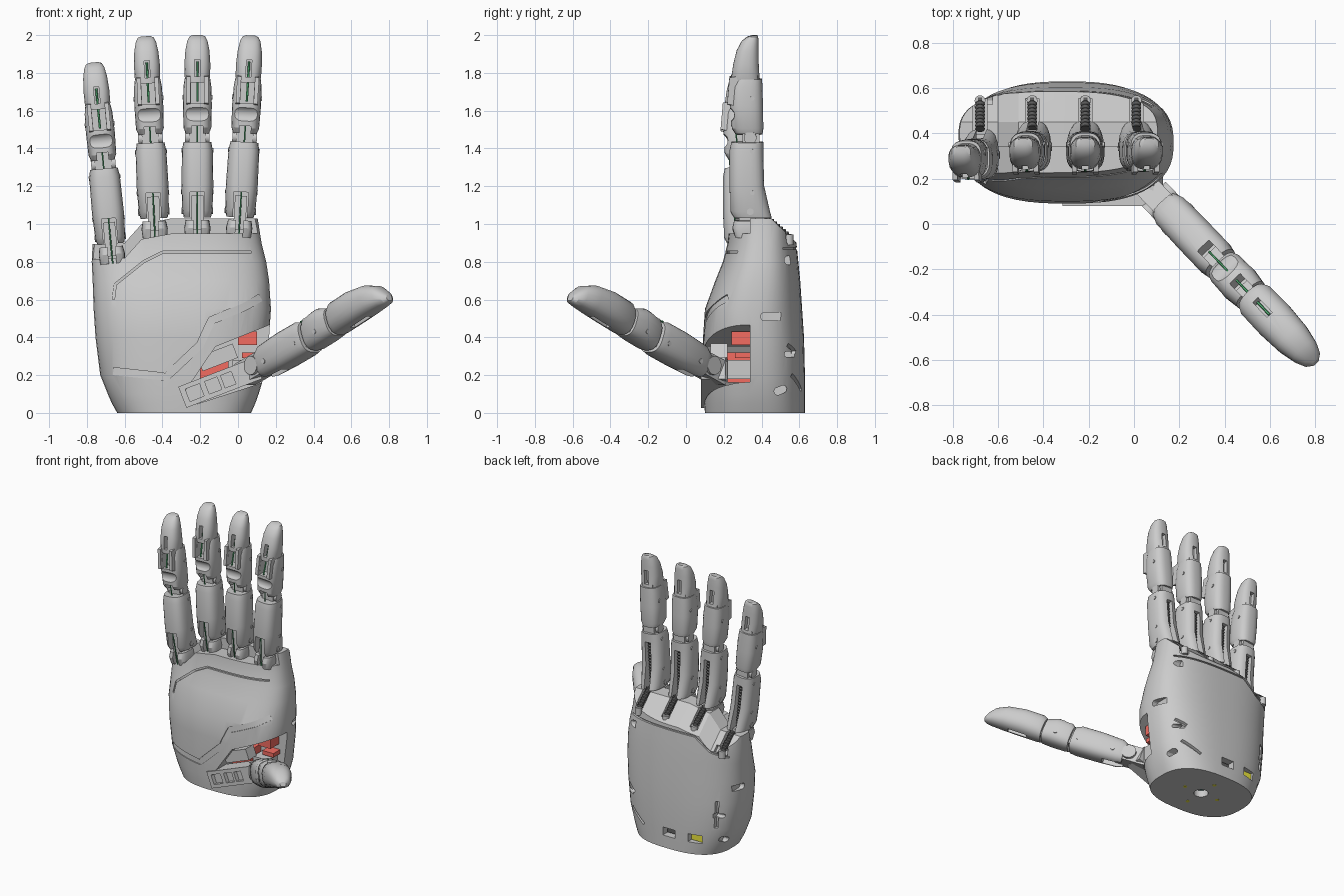
import bpy, bmesh, math
from mathutils import Vector, Matrix

if "Cube" in bpy.data.objects:
    bpy.data.objects.remove(bpy.data.objects["Cube"])

MATS = {}
for label, c in dict(red=(.9, .15, .12), green=(.1, .5, .2), yellow=(.85, .8, .05),
                     dark=(.12, .12, .12), teal=(.1, .3, .28)).items():
    MATS[label] = bpy.data.materials.new(label)
    MATS[label].diffuse_color = (*c, 1)


def skin(name, rings, mat=None):
    """Closed mesh through a list of equal-length point rings."""
    bm = bmesh.new()
    vs = [[bm.verts.new(p) for p in r] for r in rings]
    n = len(rings[0])
    for a, b in zip(vs, vs[1:]):
        for i in range(n):
            bm.faces.new((a[i], a[(i + 1) % n], b[(i + 1) % n], b[i]))
    bm.faces.new(vs[0][::-1])
    bm.faces.new(vs[-1])
    if bm.calc_volume(signed=True) < 0:
        bmesh.ops.reverse_faces(bm, faces=bm.faces)
    me = bpy.data.meshes.new(name)
    bm.to_mesh(me)
    bm.free()
    if mat:
        me.materials.append(MATS[mat])
    ob = bpy.data.objects.new(name, me)
    bpy.context.collection.objects.link(ob)
    return ob


def loft(name, secs, n=24, e=2.6, mat=None):
    """Superellipse sections (z, x0, x1, y0, y1)."""
    def sp(v):
        return math.copysign(abs(v) ** (2 / e), v)
    angs = [2 * math.pi * (i + .5) / n for i in range(n)]
    return skin(name, [[((x0 + x1) / 2 + (x1 - x0) / 2 * sp(math.cos(a)),
                         (y0 + y1) / 2 + (y1 - y0) / 2 * sp(math.sin(a)), z) for a in angs]
                       for z, x0, x1, y0, y1 in secs], mat)


def shell(name, secs, e=2.8):
    return loft(name, [(z, -w, w, y0, y1) for z, w, y0, y1 in secs], e=e)


def box(name, x0, x1, y0, y1, z0, z1, mat=None):
    return skin(name, [[(x0, y0, z), (x1, y0, z), (x1, y1, z), (x0, y1, z)] for z in (z0, z1)], mat)


def rod(name, p, q, r, mat=None, n=14, coils=0):
    """Cylinder from p to q; coils give it a spring-like ribbed profile."""
    p, q = Vector(p), Vector(q)
    rot = (q - p).to_track_quat('Z', 'Y').to_matrix()
    steps = coils * 2 if coils else 1
    rings = []
    for k in range(steps + 1):
        rr = r * (.65 if coils and k % 2 else 1)
        rings.append([p.lerp(q, k / steps) + rot @ Vector((rr * math.cos(2 * math.pi * i / n),
                      rr * math.sin(2 * math.pi * i / n), 0)) for i in range(n)])
    return skin(name, rings, mat)


def volume(me):
    bm = bmesh.new()
    bm.from_mesh(me)
    v = bm.calc_volume(signed=True)
    bm.free()
    return v


def cut(ob, *cutters):
    """Subtract cutters one at a time, keeping only sound results."""
    for c in cutters:
        before = volume(ob.data)
        for solver in ('EXACT', 'MANIFOLD', 'FLOAT'):
            m = ob.modifiers.new("cut", 'BOOLEAN')
            m.operation, m.object, m.solver = 'DIFFERENCE', c, solver
            bpy.context.view_layer.update()
            me = bpy.data.meshes.new_from_object(ob.evaluated_get(bpy.context.evaluated_depsgraph_get()))
            ob.modifiers.clear()
            if .55 * before < volume(me) < before * 1.001:
                ob.data = me
                break
            print("boolean rejected", ob.name, c.name, solver, before, volume(me))
        bpy.data.objects.remove(c)


def band(ob, path, w, depth, s):
    """Groove cutter that follows the surface; s = -1 front, +1 back."""
    pts = []
    for a, b in zip(path, path[1:]):
        pts += [Vector(a).lerp(Vector(b), k / 5) for k in range(5)]
    pts.append(Vector(path[-1]))
    rings = []
    for i, p in enumerate(pts):
        t = (pts[min(i + 1, len(pts) - 1)] - pts[max(i - 1, 0)]).normalized()
        nrm = Vector((-t.y, t.x)) * w / 2
        hit, loc, _, _ = ob.ray_cast((p.x, s * 3, p.y), (0, -s, 0))
        if hit:
            a, b = p + nrm, p - nrm
            yi, yo = loc.y - s * depth, loc.y + s * .06
            rings.append([(a.x, yi, a.y), (a.x, yo, a.y), (b.x, yo, b.y), (b.x, yi, b.y)])
    return skin("groove_cutter", rings)


def capsule(y, z, length, h, ang, x0, x1):
    pts = []
    for i in range(12):
        a = 2 * math.pi * (i + .5) / 12
        u = h / 2 * math.cos(a) + math.copysign((length - h) / 2, math.cos(a))
        v = h / 2 * math.sin(a)
        pts.append((y + u * math.cos(ang) - v * math.sin(ang), z + u * math.sin(ang) + v * math.cos(ang)))
    return skin("slot_cutter", [[(x, a, b) for a, b in pts] for x in (x0, x1)])


# palm body
palm = loft("palm", [(0, -.64, .07, .10, .63), (.05, -.668, .092, .096, .63), (.1, -.69, .11, .093, .63),
                     (.2, -.73, .14, .09, .63), (.4, -.755, .165, .09, .625), (.55, -.765, .175, .10, .615),
                     (.7, -.77, .165, .155, .605), (.8, -.775, .15, .195, .595), (.9, -.77, .125, .22, .585),
                     (1.06, -.76, .1, .24, .575)], n=56)
bpy.context.view_layer.update()
grooves = [band(palm, *g) for g in (
    ([(-.66, .6), (-.65, .68), (-.5, .8), (-.4, .85), (.07, .85)], .012, .012, -1),
    ([(-.66, .22), (-.38, .19), (-.2, .36), (-.14, .49), (.03, .56), (.12, .61)], .04, .008, -1),
    ([(-.72, .75), (-.6, .78), (-.48, .87), (.08, .87)], .012, .012, 1),
    ([(-.64, .22), (-.65, .42)], .022, .02, 1),
    ([(.05, .2), (-.08, .12)], .02, .02, 1),
    ([(.09, .36), (.02, .32)], .02, .02, 1))]
# stepped, sloping top that drops toward the little finger
prof = [(0, .95), (.34, .95), (.34, 1.03), (.45, 1.03), (.585, .9), (.8, .8), (.8, 1.4), (0, 1.4)]
top = skin("top_cutter", [[(x, y, z + dz) for y, z in prof] for x, dz in
                          ((-.9, -.14), (-.6, -.13), (-.51, -.03), (-.35, 0), (.3, 0))])
# thumb pocket
pocket_xz = [(-.29, .1), (-.12, .35), (.08, .43), (.25, .5), (.25, .22), (.1, .15), (-.24, .04)]
pocket = skin("pocket_cutter", [[(x, y, z) for x, z in pocket_xz] for y in (-.1, .34)])
holes = []
for y, z, l, h, a, x in ((.47, .51, .15, .045, 0, .13), (.56, .31, .08, .03, 0, .03),
                         (.55, .81, .06, .05, .3, .03), (.5, .12, .07, .04, .4, .04)):
    holes.append(capsule(y, z, l, h, a, x, .4))
    holes.append(capsule(y, z, l, h, a, -.595 - x, -1))
holes.append(rod("hole_cutter", (-.29, .36, -.1), (-.29, .36, .06), .05))
for x in (-.3, -.5):
    holes.append(box("port_cutter", x - .05, x + .05, .55, .8, .09, .15))
SPRINGS = ((.01, 0), (-.215, 0), (-.45, -.015), (-.68, -.14))
for x, dz in SPRINGS:
    holes.append(box("spring_slot_cutter", x - .03, x + .03, .38, .555, .9 + dz, 1.2))
cut(palm, top, pocket, *grooves, *holes)

# port contents, wrist socket and screws
box("back_port", -.34, -.26, .5, .59, .1, .14, 'dark')
box("yellow_connector", -.545, -.455, .5, .585, .095, .145, 'yellow')
rod("wrist_socket", (-.29, .36, .05), (-.29, .36, .065), .052, 'teal')
for dx, dy in ((.14, 0), (-.14, 0), (0, .14), (0, -.14)):
    rod("wrist_screw", (-.29 + dx, .36 + dy, -.001), (-.29 + dx, .36 + dy, .03), .014, 'yellow')

# return springs behind each finger
for x, dz in SPRINGS:
    rod("return_spring", (x, .42, 1.035 + dz), (x, .545, .93 + dz), .022, 'dark', coils=8)
    rod("spring_anchor", (x, .545, .89 + dz), (x, .545, .945 + dz), .024)

# finger template: local z along the finger, +y to the back of the hand
knuckle = shell("finger_knuckle", [(-.02, .065, -.07, .08), (.03, .07, -.085, .1), (.07, .062, -.075, .1)], 4)
cut(knuckle, box("c", -.02, .02, -.2, -.03, -.1, .2))
prox = shell("finger_proximal", [(.085, .072, -.08, .125), (.12, .08, -.1, .115), (.25, .085, -.1, .085),
                                 (.44, .082, -.1, .08), (.485, .074, -.09, .08)])
cut(prox, box("c", -.038, .038, -.3, -.02, 0, .22), box("c", -.022, .022, .03, .3, 0, .42))
mid = shell("finger_middle", [(.53, .062, -.07, .075), (.56, .074, -.09, .08), (.68, .077, -.098, .078),
                              (.78, .074, -.09, .075), (.82, .068, -.07, .073)])
cut(mid, rod("c", (-.2, -.115, .63), (.2, -.115, .63), .042), box("c", -.035, .035, -.3, -.02, .69, .9),
    box("c", -.03, .03, -.3, -.03, .4, .57))
tip = shell("finger_tip", [(.80, .06, -.09, .065), (.83, .068, -.09, .06), (.9, .069, -.08, .056),
                           (.97, .064, -.062, .055), (1.02, .054, -.035, .054), (1.043, .042, -.005, .052),
                           (1.05, .025, .02, .048)], 2.5)
cut(tip, box("c", -.014, .014, -.3, -.03, .83, .92), box("c", -.016, .016, .025, .3, .84, .94))
finger = [knuckle, prox, mid, tip,
          box("finger_hinge", -.032, .032, -.05, .04, .02, .2),
          box("finger_joint_inner", -.045, .045, -.03, .06, .46, .56),
          box("finger_joint_outer", -.045, .045, -.03, .05, .66, .84),
          rod("knuckle_pin", (-.083, .01, .12), (.083, .01, .12), .018),
          rod("middle_pin", (-.065, .01, .51), (.065, .01, .51), .034),
          rod("link_spring", (0, .05, .1), (0, .05, .41), .018, 'dark', coils=14),
          rod("tendon_lower", (0, -.06, -.02), (0, -.09, .24), .004, 'green', 6),
          rod("tendon_middle", (0, -.06, .48), (0, -.07, .58), .004, 'green', 6),
          rod("tendon_upper", (0, -.095, .7), (0, -.045, .91), .006, 'green', 6)]
for s in (-1, 1):
    finger.append(skin("tip_cheek", [[(x, -.112, .69), (x, -.03, .67), (x, -.03, .84), (x, -.1, .83)]
                                     for x in (s * .036, s * .058)]))
    for z, w in ((.22, .086), (.44, .084), (.72, .079)):
        finger.append(rod("rivet", (s * .06, .02, z), (s * w, .02, z), .012))

# place the four fingers
for label, x, y, z, deg in (("index", .005, .33, .95, 3.4), ("middle", -.215, .33, .95, 0),
                            ("ring", -.44, .33, .945, -2.7), ("little", -.665, .295, .81, -5.4)):
    M = Matrix.Translation((x, y, z)) @ Matrix.Rotation(math.radians(deg), 4, 'Y')
    for part in finger:
        ob = part.copy()
        ob.name = label + "_" + part.name
        ob.matrix_world = M
        bpy.context.collection.objects.link(ob)
for part in finger:
    bpy.data.objects.remove(part)

# thumb, built the same way (+y is its back, facing down)
t_prox = shell("thumb_proximal", [(.06, .07, -.07, .08), (.1, .084, -.09, .09), (.25, .088, -.1, .095),
                                  (.4, .088, -.1, .095), (.44, .08, -.085, .09)])
cut(t_prox, box("c", -.03, .03, .03, .3, 0, .2), box("c", -.035, .035, -.3, -.02, .36, .6))
t_mid = shell("thumb_middle", [(.455, .075, -.08, .085), (.48, .084, -.1, .088), (.58, .088, -.105, .085),
                               (.65, .078, -.08, .08)])
cut(t_mid, box("c", -.032, .032, -.3, -.02, .58, .8), rod("c", (-.2, -.14, .5), (.2, -.14, .5), .06))
t_tip = shell("thumb_tip", [(.66, .074, -.085, .08), (.69, .088, -.1, .08), (.82, .09, -.105, .075),
                            (.94, .082, -.09, .07), (1.02, .065, -.055, .066), (1.06, .045, -.01, .062),
                            (1.078, .02, .02, .052)], 2.4)
cut(t_tip, box("c", -.016, .016, -.3, -.05, .72, .82), box("c", -.018, .018, .045, .3, .76, .9))
thumb = [t_prox, t_mid, t_tip,
         box("thumb_root", -.055, .055, -.06, .06, -.1, .12),
         box("thumb_joint_inner", -.05, .05, -.04, .06, .38, .52),
         box("thumb_joint_outer", -.05, .05, -.04, .06, .6, .72),
         rod("thumb_root_pin", (-.075, 0, .03), (.075, 0, .03), .05),
         rod("thumb_tendon_lower", (0, -.1, .4), (0, -.07, .6), .005, 'green', 6),
         rod("thumb_tendon_upper", (0, -.07, .6), (0, -.06, .8), .006, 'green', 6)]
for s in (-1, 1):
    for z in (.14, .39, .56):
        thumb.append(rod("thumb_rivet", (s * .07, .02, z), (s * .088, .02, z), .013))
d = Vector((.67, -.70, .39)).normalized()
yv = (Vector((0, 0, -1)) + d * d.z).normalized()
M = Matrix((yv.cross(d), yv, d)).transposed().to_4x4()
for ob in thumb:
    ob.matrix_world = Matrix.Translation((.1, .12, .24)) @ M

# thumb swivel bracket and motor parts inside the pocket
bracket = box("thumb_bracket", -.23, .2, -.05, .08, -.06, .06)
cut(bracket, *[box("c", x, x + w, -.2, -.02, -.035, .035) for x, w in ((-.2, .08), (-.09, .07), (0, .06))])
upper = box("thumb_bracket_upper", -.08, .12, -.0, .09, .09, .17)
for ob in (bracket, upper):
    ob.matrix_world = Matrix.Translation((-.08, .13, .165)) @ Matrix.Rotation(math.radians(-21), 4, 'Y')
box("red_motor_mount", -.2, -.05, .22, .34, .16, .32, 'red')
box("red_side_mount", .0, .1, .24, .34, .36, .43, 'red')
box("red_side_rod", .02, .11, .26, .36, .29, .32, 'red')
box("pocket_gearbox", -.03, .09, .22, .36, .18, .28)

bpy.ops.object.select_all(action='DESELECT')
for ob in bpy.context.collection.objects:
    ob.select_set(True)
bpy.context.view_layer.objects.active = palm
bpy.ops.object.shade_smooth_by_angle(angle=math.radians(28))

for m in bpy.data.materials:
    if m.users and not m.is_grease_pencil:
        m.use_nodes = True
        m.node_tree.nodes["Principled BSDF"].inputs["Base Color"].default_value = m.diffuse_color
